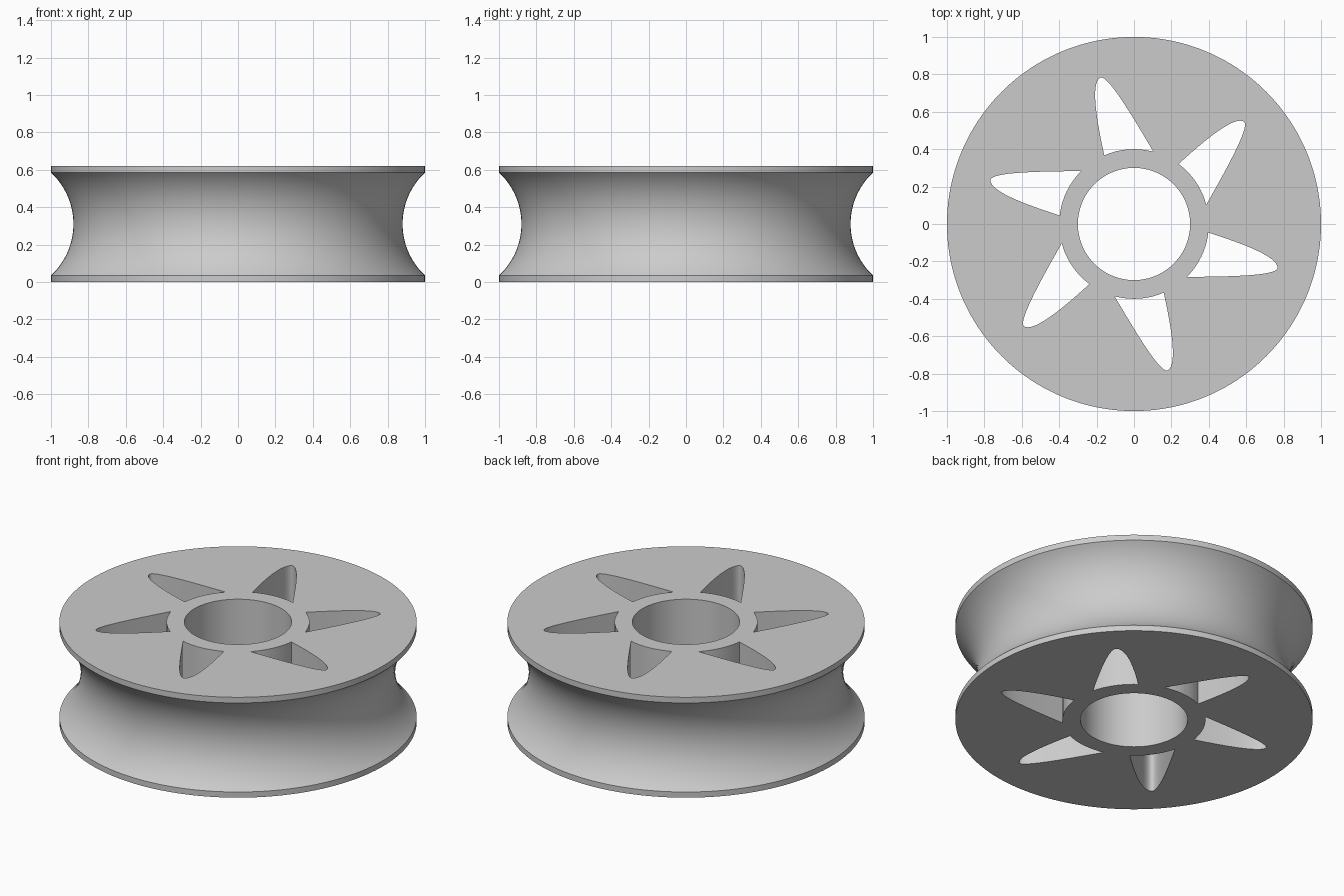
import bpy, bmesh, math
from mathutils import Vector, Matrix
from mathutils.geometry import interpolate_bezier

cube = bpy.data.objects.get("Cube")
if cube:
    bpy.data.objects.remove(cube, do_unlink=True)

HEIGHT, RIM, BORE, HUB = 0.62, 0.035, 0.30, 0.40
SEGMENTS, SPOKES = 160, 6

grey = bpy.data.materials.new("plain_grey")
grey.use_nodes = True
colour = (0.6, 0.6, 0.6, 1)
grey.diffuse_color = colour
grey.node_tree.nodes["Principled BSDF"].inputs["Base Color"].default_value = colour


def make_object(name, bm):
    bmesh.ops.recalc_face_normals(bm, faces=bm.faces)
    mesh = bpy.data.meshes.new(name)
    bm.to_mesh(mesh)
    bm.free()
    mesh.materials.append(grey)
    obj = bpy.data.objects.new(name, mesh)
    bpy.context.collection.objects.link(obj)
    return obj


# Wheel body: lathed section with a concave circular groove between two rims
half = HEIGHT / 2 - RIM
sagitta = 0.12
radius = (half ** 2 + sagitta ** 2) / (2 * sagitta)
sweep = math.asin(half / radius)
section = [(BORE, 0), (1, 0)]
for i in range(33):
    a = sweep * (i / 16 - 1)
    section.append((1 - sagitta + radius * (1 - math.cos(a)),
                    HEIGHT / 2 + radius * math.sin(a)))
section += [(1, HEIGHT), (BORE, HEIGHT)]

bm = bmesh.new()
rings = []
for s in range(SEGMENTS):
    a = math.tau * s / SEGMENTS
    rings.append([bm.verts.new((r * math.cos(a), r * math.sin(a), z)) for r, z in section])
for s in range(SEGMENTS):
    here, there = rings[s], rings[(s + 1) % SEGMENTS]
    for k in range(len(section)):
        n = (k + 1) % len(section)
        bm.faces.new((here[k], there[k], there[n], here[n]))
wheel = make_object("grooved_wheel", bm)

# Swept petal outline: two curves meeting at a round tip, closed by the hub arc
tip = Vector((0.768, -0.232))
start, end = Vector((0.397, -0.046)), Vector((0.283, -0.283))
outline = interpolate_bezier(start, Vector((0.60, -0.11)), Vector((0.762, -0.175)), tip, 20)
outline += interpolate_bezier(tip, Vector((0.773, -0.275)), Vector((0.55, -0.281)), end, 20)[1:]
a0, a1 = math.atan2(end.y, end.x), math.atan2(start.y, start.x)
for i in range(1, 10):
    a = a0 + (a1 - a0) * i / 10
    outline.append(Vector((HUB * math.cos(a), HUB * math.sin(a))))

# Petal windows cut right through the wheel
bm = bmesh.new()
for s in range(SPOKES):
    turn = Matrix.Rotation(math.tau * s / SPOKES, 3, 'Z')
    face = bm.faces.new([bm.verts.new(turn @ Vector((p[0], p[1], -0.1))) for p in outline])
    out = bmesh.ops.extrude_face_region(bm, geom=[face], use_keep_orig=True)
    top = [v for v in out["geom"] if isinstance(v, bmesh.types.BMVert)]
    bmesh.ops.translate(bm, verts=top, vec=(0, 0, HEIGHT + 0.2))
cutter = make_object("petal_cutter", bm)
cutter.hide_render = True

bpy.ops.object.select_all(action='DESELECT')
wheel.select_set(True)
bpy.context.view_layer.objects.active = wheel
cut = wheel.modifiers.new("petal_windows", 'BOOLEAN')
cut.object = cutter
cut.operation = 'DIFFERENCE'
cut.solver = 'EXACT'
bpy.ops.object.modifier_apply(modifier=cut.name)
bpy.data.objects.remove(cutter, do_unlink=True)

# Smooth groove and bore, crisp rims
bpy.ops.object.shade_smooth_by_angle(angle=math.radians(30))
